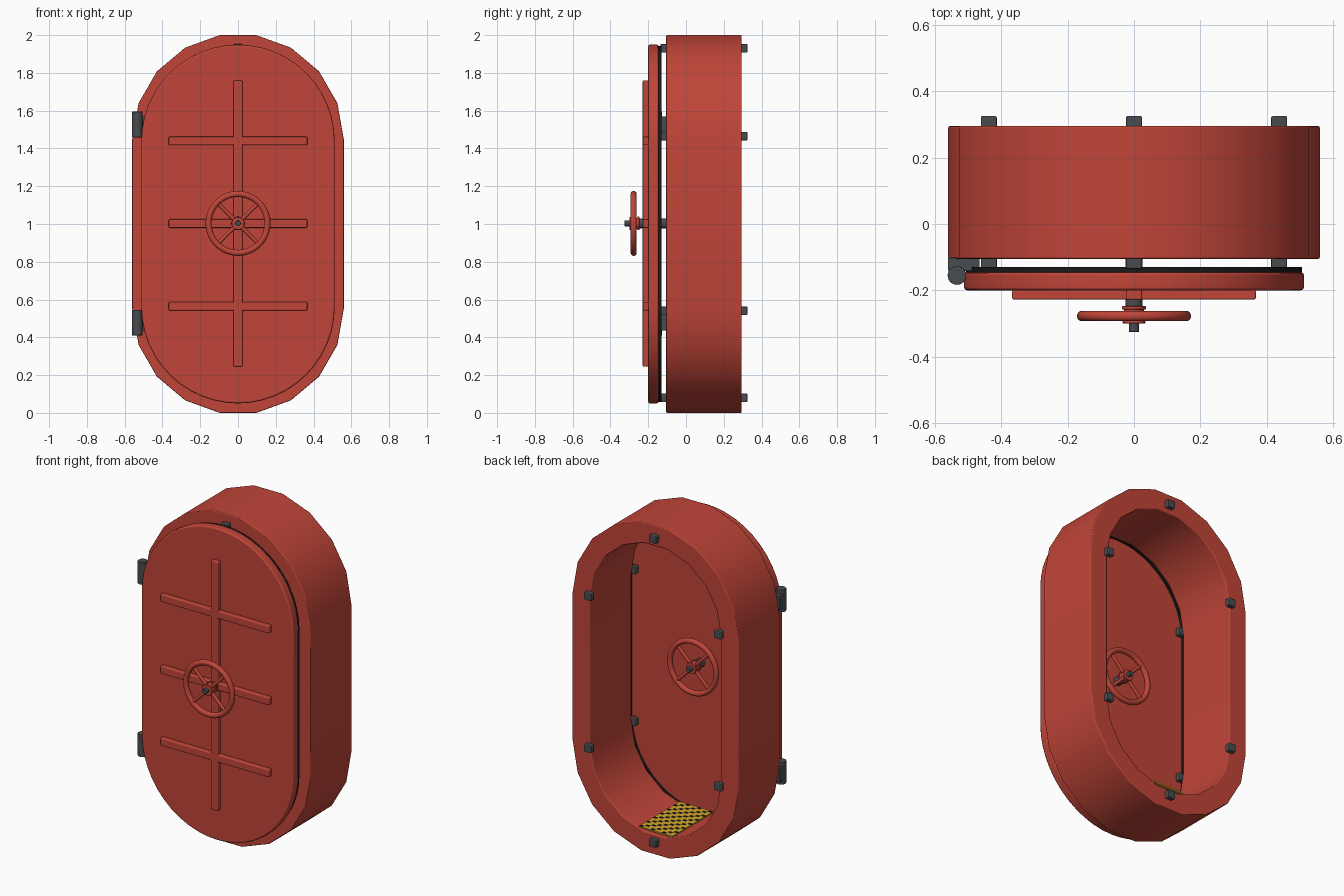
import bpy
import bmesh
from math import pi, sin, cos
from mathutils import Vector

cube = bpy.data.objects.get("Cube")
if cube:
    bpy.data.objects.remove(cube, do_unlink=True)


def make_material(name, colour):
    m = bpy.data.materials.new(name)
    m.use_nodes = True
    m.diffuse_color = (*colour, 1)
    m.node_tree.nodes["Principled BSDF"].inputs["Base Color"].default_value = (*colour, 1)
    return m


RED = make_material("red paint", (0.53, 0.06, 0.04))
STEEL = make_material("dark steel", (0.065, 0.072, 0.08))
RUBBER = make_material("black rubber", (0.01, 0.01, 0.01))
YELLOW = make_material("warning yellow", (0.65, 0.38, 0.02))
DOOR_Y = -0.173   # middle plane of the door leaf
FRONT, BACK = -0.105, 0.295


def finish(ob, name, material, bevel=0.0, segments=2):
    ob.name = ob.data.name = name
    ob.data.materials.append(material)
    bpy.ops.object.select_all(action="DESELECT")
    ob.select_set(True)
    bpy.context.view_layer.objects.active = ob
    bpy.ops.object.shade_smooth_by_angle(angle=pi / 5)
    if bevel:
        mod = ob.modifiers.new("soft edges", "BEVEL")
        mod.width, mod.segments = bevel, segments
        mod.limit_method, mod.angle_limit = "ANGLE", pi / 4
        mod.harden_normals = True
    return ob


def from_bmesh(bm, name, material, bevel=0.0):
    bmesh.ops.recalc_face_normals(bm, faces=bm.faces)
    me = bpy.data.meshes.new(name)
    bm.to_mesh(me)
    bm.free()
    ob = bpy.data.objects.new(name, me)
    bpy.context.collection.objects.link(ob)
    return finish(ob, name, material, bevel)


def box(name, material, x, y, z, bevel=0.004):
    """Box from (low, high) ranges."""
    bm = bmesh.new()
    bmesh.ops.create_cube(bm, size=1)
    for v in bm.verts:
        v.co = Vector([lo + (c + 0.5) * (hi - lo) for c, (lo, hi) in zip(v.co, (x, y, z))])
    return from_bmesh(bm, name, material, bevel)


def rod(name, material, start, end, radius, sides=24, bevel=0.0):
    a, b = Vector(start), Vector(end)
    bpy.ops.mesh.primitive_cylinder_add(
        vertices=sides, radius=radius, depth=(b - a).length, location=(a + b) / 2,
        rotation=(b - a).to_track_quat("Z", "Y").to_euler())
    return finish(bpy.context.object, name, material, bevel)


def outline(half_width, margin, steps):
    """Upright pill outline: two half rounds joined by straight sides."""
    top = max(sin(pi * i / steps) for i in range(steps + 1))
    rise = 1 - margin - half_width * top
    arc = [(half_width * cos(pi * i / steps), rise + half_width * sin(pi * i / steps))
           for i in range(steps + 1)]
    return [(x, 1 + z) for x, z in arc] + [(-x, 1 - z) for x, z in arc]


def pill(name, material, y0, y1, outer, inner=None, bevel=0.0):
    """Solid pill slab, or a pill ring when an inner outline is given."""
    bm = bmesh.new()

    def loop(points, y):
        return [bm.verts.new((x, y, z)) for x, z in points]

    loops = [loop(outer, y0), loop(outer, y1)]
    if inner:
        loops += [loop(inner, y1), loop(inner, y0)]
        pairs = list(zip(loops, loops[1:] + loops[:1]))
    else:
        pairs = [(loops[0], loops[1])]
        for one in loops:
            bm.faces.new(one)
    for a, b in pairs:
        for i in range(len(a)):
            j = (i + 1) % len(a)
            bm.faces.new((a[i], a[j], b[j], b[i]))
    return from_bmesh(bm, name, material, bevel)


# Deep frame, door leaf and its rubber seal
pill("frame", RED, FRONT, BACK, outline(0.56, 0, 9), outline(0.44, 0.122, 9), 0.006)
pill("door_leaf", RED, -0.2, -0.145, outline(0.512, 0.05, 24), bevel=0.01)
pill("door_seal", RUBBER, -0.146, -0.13, outline(0.505, 0.057, 24), outline(0.465, 0.097, 24))

# Stiffening ribs on the outer face
box("vertical_rib", RED, (-0.024, 0.024), (-0.229, -0.198), (0.245, 1.76), 0.006)
for label, z in (("lower", 0.565), ("middle", 1.003), ("upper", 1.44)):
    box(label + "_rib", RED, (-0.367, 0.367), (-0.228, -0.198), (z - 0.023, z + 0.023), 0.006)

# A handwheel on each side of the door
for label, s in (("outer", -1), ("inner", 1)):
    def at(depth, x=0.0, z=0.0):
        return (x, DOOR_Y + s * depth, 1.003 + z)

    rod(label + "_shaft", STEEL, at(0.02), at(0.08), 0.026)
    rod(label + "_hub_collar", RED, at(0.074), at(0.085), 0.036, bevel=0.003)
    rod(label + "_hub", RED, at(0.08), at(0.122), 0.03)
    rod(label + "_hub_cap", RED, at(0.118), at(0.127), 0.034, bevel=0.003)
    rod(label + "_spindle_end", STEEL, at(0.12), at(0.152), 0.015, bevel=0.002)
    for k in range(4):
        a = pi / 4 + k * pi / 2
        rod(f"{label}_spoke_{k + 1}", RED, at(0.104, 0.02 * cos(a), 0.02 * sin(a)),
            at(0.104, 0.156 * cos(a), 0.156 * sin(a)), 0.01, 12)
    bpy.ops.mesh.primitive_torus_add(
        major_radius=0.156, minor_radius=0.016, major_segments=48, minor_segments=14,
        location=at(0.104), rotation=(pi / 2, 0, 0))
    finish(bpy.context.object, label + "_wheel_rim", RED)

# Clamping blocks around both rims of the frame
spots = [(0, 1.93), (0, 0.08)] + [(x, z) for x in (-0.437, 0.437) for z in (0.54, 1.465)]
for label, y in (("front", (-0.135, FRONT + 0.004)), ("back", (BACK - 0.004, 0.325))):
    for k, (x, z) in enumerate(spots):
        box(f"{label}_clamp_{k + 1}", STEEL, (x - 0.024, x + 0.024), y,
            (z - 0.023, z + 0.023), 0.005)

# Hinges
for label, z in (("lower", 0.478), ("upper", 1.527)):
    rod(label + "_hinge_pin", STEEL, (-0.533, -0.155, z - 0.068),
        (-0.533, -0.155, z + 0.068), 0.028, bevel=0.003)
    box(label + "_hinge_plate", STEEL, (-0.56, -0.465), (-0.142, FRONT + 0.004),
        (z - 0.043, z + 0.043))

# Tread plate with a dotted warning pattern on the sill
tread = box("tread_plate", YELLOW, (-0.114, 0.114), (FRONT + 0.004, BACK - 0.004),
            (0.134, 0.143), 0)
tread.data.materials.append(RUBBER)
bm = bmesh.new()
bm.from_mesh(tread.data)
COLS, ROWS = 9, 18
for axis, count in ((0, COLS), (1, ROWS)):
    low = min(v.co[axis] for v in bm.verts)
    step = (max(v.co[axis] for v in bm.verts) - low) / count
    normal = Vector((axis == 0, axis == 1, 0))
    for i in range(1, count):
        bmesh.ops.bisect_plane(bm, geom=bm.verts[:] + bm.edges[:] + bm.faces[:],
                               plane_co=normal * (low + i * step), plane_no=normal)
for f in bm.faces:
    c = f.calc_center_median()
    i = int((c.x + 0.114) / 0.228 * COLS)
    j = int((c.y - FRONT) / (BACK - FRONT) * ROWS)
    f.material_index = int(f.normal.z > 0.5 and (i + 2 * j) % 3 == 0)
bm.to_mesh(tread.data)
bm.free()
